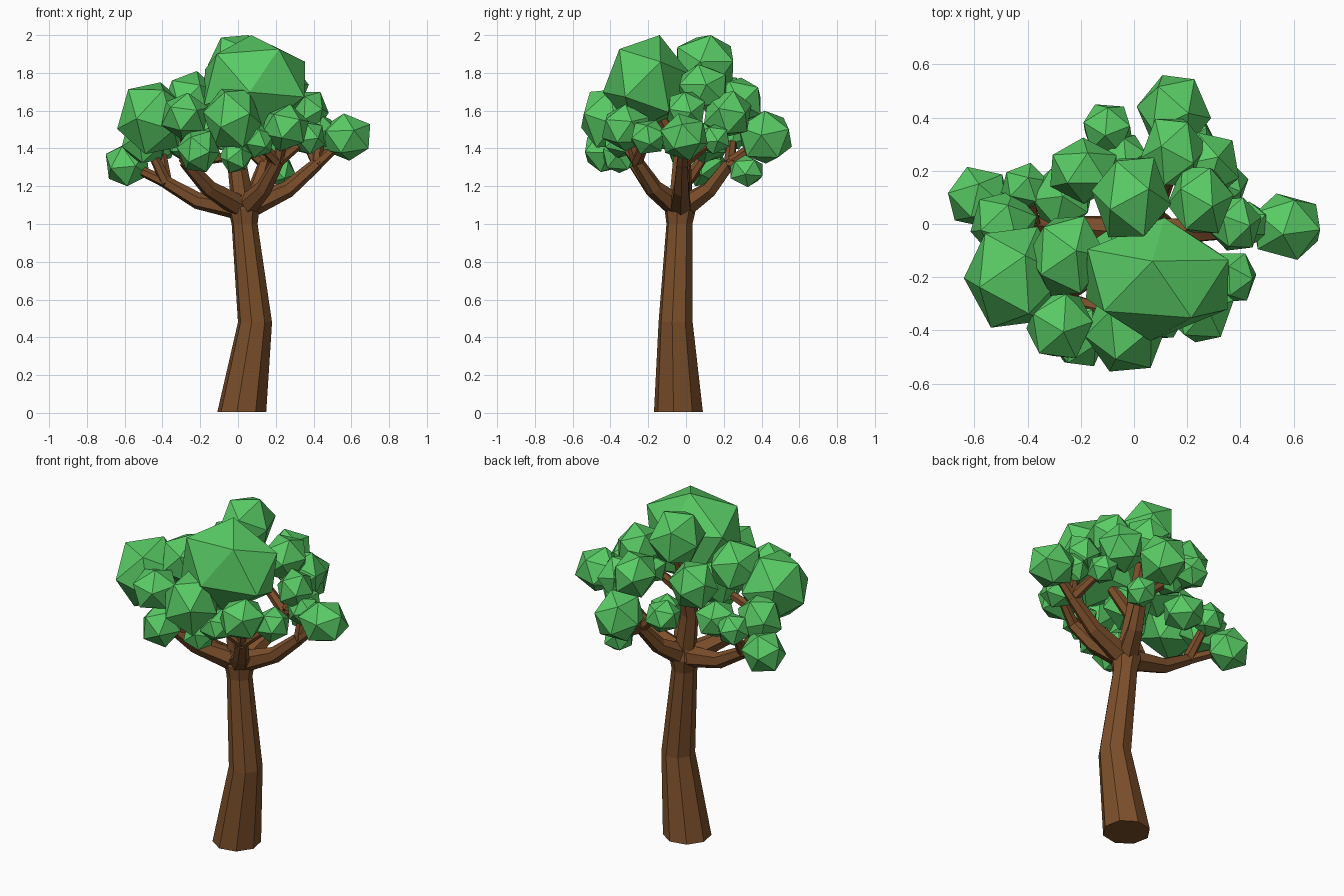
import bpy, bmesh, random
from math import cos, sin, pi
from mathutils import Vector, Euler

if "Cube" in bpy.data.objects:
    bpy.data.objects.remove(bpy.data.objects["Cube"])

random.seed(4)


def material(name, rgb):
    m = bpy.data.materials.new(name)
    m.diffuse_color = (*rgb, 1)
    m.use_nodes = True
    m.node_tree.nodes["Principled BSDF"].inputs["Base Color"].default_value = m.diffuse_color
    return m


def finish(bm, name, mat):
    bmesh.ops.recalc_face_normals(bm, faces=bm.faces)
    me = bpy.data.meshes.new(name)
    bm.to_mesh(me)
    bm.free()
    me.materials.append(mat)
    ob = bpy.data.objects.new(name, me)
    bpy.context.collection.objects.link(ob)


def tube(bm, pts, radii, sides, level=False):
    """Faceted tapering tube through points."""
    ps = [Vector(p) for p in pts]
    rings = []
    for i, (p, r) in enumerate(zip(ps, radii)):
        d = (ps[min(i + 1, len(ps) - 1)] - ps[max(i - 1, 0)]).normalized()
        if level:
            d = Vector((0, 0, 1))
        u = d.cross(Vector((0.2, 1, 0.1))).normalized()
        v = d.cross(u)
        rings.append([bm.verts.new(p + r * (u * cos(a) + v * sin(a)))
                      for a in (2 * pi * k / sides for k in range(sides))])
    for a, b in zip(rings, rings[1:]):
        for k in range(sides):
            j = (k + 1) % sides
            bm.faces.new((a[k], a[j], b[j], b[k]))
    bm.faces.new(rings[0])
    bm.faces.new(rings[-1])


def clump(bm, centre, half, turn):
    """Turned icosahedron fitted to a half size on each axis."""
    vs = bmesh.ops.create_icosphere(bm, subdivisions=1, radius=1)["verts"]
    for v in vs:
        v.co.rotate(turn)
    for i in range(3):
        top = max(abs(v.co[i]) for v in vs)
        for v in vs:
            v.co[i] = centre[i] + v.co[i] / top * half[i]


bark = material("bark", (0.20, 0.078, 0.024))
leaf = material("leaf", (0.10, 0.60, 0.13))

# Leaf clumps: x, y, z, half size
clumps = [
    (-0.01, 0.10, 1.85, .15), (0.25, 0.09, 1.72, .125), (-0.25, -0.12, 1.66, .15),
    (-0.03, -0.40, 1.56, .155), (-0.28, -0.38, 1.57, .125), (0.25, -0.32, 1.51, .125),
    (-0.21, -0.42, 1.39, .115), (-0.01, -0.35, 1.36, .09), (0.1, -0.34, 1.44, .09),
    (0.575, -0.01, 1.46, .125), (0.38, 0, 1.60, .10), (0.43, 0, 1.49, .085),
    (0.37, -0.2, 1.46, .09), (0.35, 0.15, 1.45, .08),
    (0.27, 0.22, 1.58, .125), (0.15, 0.27, 1.65, .125), (0.15, 0.42, 1.46, .14),
    (-0.1, 0.36, 1.5, .09), (-0.19, 0.2, 1.65, .125), (0.22, 0.32, 1.28, .085),
    (-0.45, -0.20, 1.56, .19), (-0.585, 0.1, 1.315, .115), (-0.49, 0, 1.45, .125),
    (-0.41, 0.14, 1.42, .09), (-0.27, 0.1, 1.43, .11), (-0.04, 0.25, 1.48, .085),
    (-0.08, -0.15, 1.52, .13),
]
bm = bmesh.new()
clump(bm, (0.088, -0.208, 1.745), (0.268, 0.232, 0.255), Euler((-0.3, 0, 0.2)))
for x, y, z, r in clumps:
    turn = Euler([random.uniform(0, 2 * pi) for _ in range(3)])
    clump(bm, (x, y, z), (r, r, r), turn)
finish(bm, "leaf_clumps", leaf)

# Leaning trunk, wide at the foot
hub = Vector((0.03, -0.03, 1.08))
bm = bmesh.new()
tube(bm, [(0.02, -0.04, 0.005), (0.09, -0.055, 0.48), (0.035, -0.035, 1), hub, hub + Vector((0, 0, 0.08))],
     (0.132, 0.092, 0.07, 0.085, 0.06), 8, True)
finish(bm, "trunk", bark)

# Limbs sag out from the trunk top to a fork, then twigs to the nearest clumps
forks = [(-0.38, 0, 1.22), (0.42, -0.02, 1.32), (-0.28, -0.28, 1.33),
         (0.21, -0.26, 1.33), (0.14, 0.23, 1.32)]
bm = bmesh.new()
for e in map(Vector, forks):
    sag = hub.lerp(e, 0.6) - Vector((0, 0, 0.04))
    tube(bm, (hub, sag, e), (0.065, 0.045, 0.034), 6)
    ends = sorted((Vector(c[:3]) for c in clumps), key=lambda c: (c - e).length)
    for c in ends[:3]:
        tube(bm, (e, c), (0.032, 0.022), 6)

# Central leader with a fork to the big clump
fork = Vector((-0.01, -0.02, 1.35))
tube(bm, (hub, fork, clumps[0][:3]), (0.065, 0.05, 0.03), 6)
tube(bm, (fork, (0.085, -0.2, 1.7)), (0.04, 0.025), 6)
finish(bm, "branches", bark)
